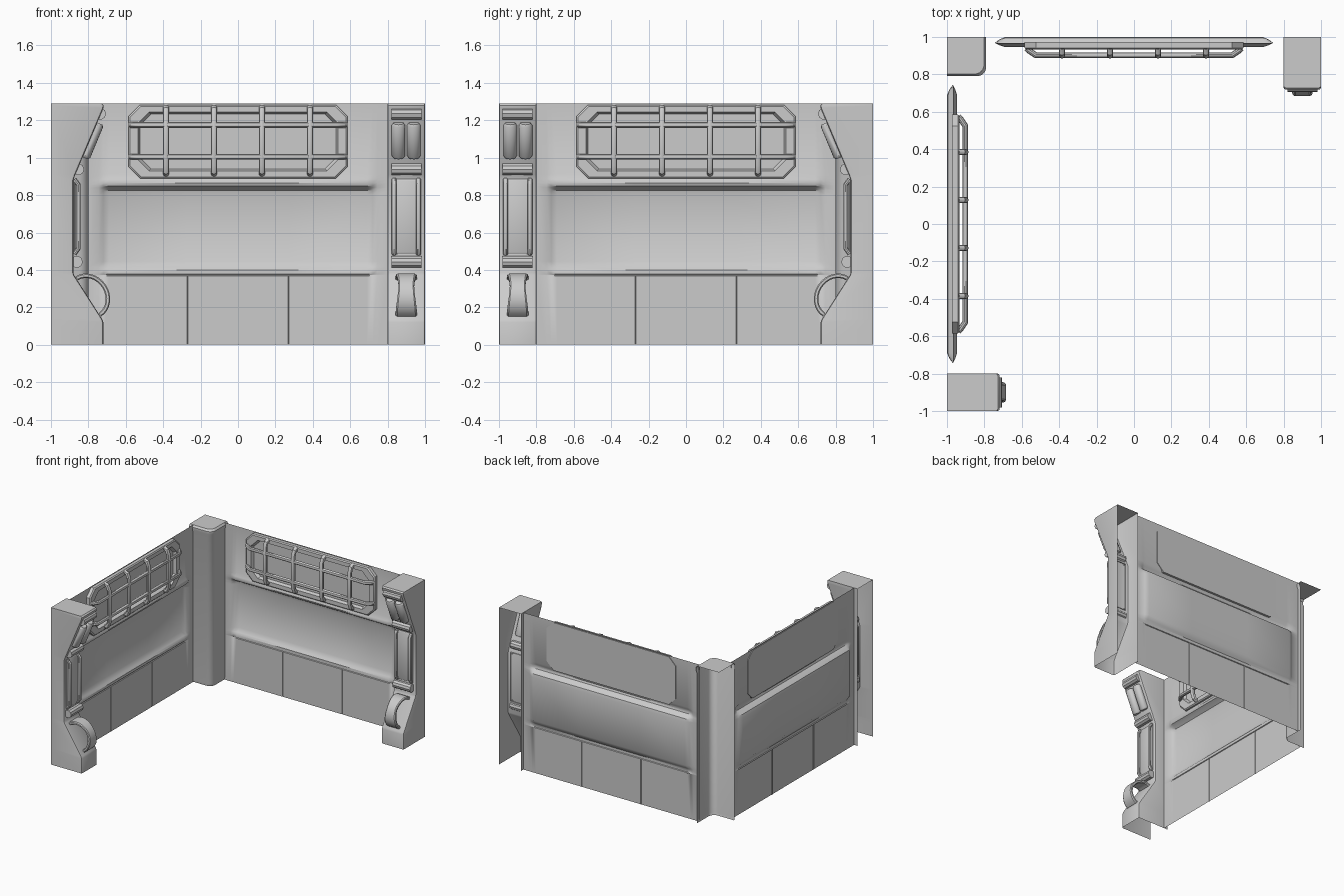
import bpy, bmesh, math
from mathutils import Vector

if "Cube" in bpy.data.objects:
    bpy.data.objects.remove(bpy.data.objects["Cube"])

H = 1.29
parts = []


def add(name, mesh):
    ob = bpy.data.objects.new(name, mesh)
    bpy.context.collection.objects.link(ob)
    parts.append(ob)
    return ob


def loft(name, loops, closed=True, start=False, end=False):
    """Skin a row of equal-length point loops."""
    bm = bmesh.new()
    rows = [[bm.verts.new(p) for p in lp] for lp in loops]
    n = len(rows[0])
    for a, b in zip(rows, rows[1:]):
        for i in range(n if closed else n - 1):
            j = (i + 1) % n
            bm.faces.new((a[i], a[j], b[j], b[i]))
    if start:
        bm.faces.new(rows[0])
    if end:
        bm.faces.new(rows[-1])
    bmesh.ops.remove_doubles(bm, verts=bm.verts, dist=1e-5)
    bmesh.ops.recalc_face_normals(bm, faces=bm.faces)
    me = bpy.data.meshes.new(name)
    bm.to_mesh(me)
    bm.free()
    return add(name, me)


def tube(name, pts, r):
    """Round bar along a path, with capped ends."""
    cu = bpy.data.curves.new(name, 'CURVE')
    cu.dimensions = '3D'
    cu.bevel_depth = r
    cu.bevel_resolution = 3
    cu.use_fill_caps = True
    sp = cu.splines.new('POLY')
    sp.points.add(len(pts) - 1)
    for p, q in zip(sp.points, pts):
        p.co = (*q, 1)
    tmp = bpy.data.objects.new(name + "_path", cu)
    bpy.context.collection.objects.link(tmp)
    dg = bpy.context.evaluated_depsgraph_get()
    me = bpy.data.meshes.new_from_object(tmp.evaluated_get(dg))
    bpy.data.objects.remove(tmp)
    return add(name, me)


def octagon(hx, z0, z1, c, y):
    return [(-hx + c, y, z0), (hx - c, y, z0), (hx, y, z0 + c), (hx, y, z1 - c),
            (hx - c, y, z1), (-hx + c, y, z1), (-hx, y, z1 - c), (-hx, y, z0 + c)]


# wall sheet: recessed middle tray, soft lip above it, seams in the lower panels
half = [.267, .273, .69, .72, .745, .8]
xs = [-x for x in reversed(half)] + half
prof = [(0, 0), (.368, 0), (.371, .006), (.375, .006), (.378, 0), (.40, 0), (.415, .012),
        (.445, .032), (.80, .032), (.825, .026), (.84, .004), (.85, -.016), (.865, -.022),
        (.885, -.016), (.91, 0), (H, 0)]
seam_xs = [-.27, .27]
xs = sorted(xs + seam_xs)


def wall_y(x, z, off):
    w = max(0, min(1, (.745 - abs(x)) / .045))
    if abs(abs(x) - .27) < .001 and z < .372:
        off = .006
    return .968 + off * w


loft("wall_panel", [[(x, wall_y(x, z, o), z) for x in xs] for z, o in prof], closed=False)

# eight-sided vent frame with sunken back plate
loft("vent_frame", [octagon(.585, .89, 1.283, .06, .973), octagon(.585, .89, 1.283, .06, .942),
                    octagon(.577, .898, 1.275, .058, .934), octagon(.535, .93, 1.243, .06, .934),
                    octagon(.525, .94, 1.233, .06, .958)], start=True, end=True)

# vent guard bars
for z in (1.005, 1.175):
    tube("guard_rail", [(-.575, .94, z), (-.565, .93, z), (-.525, .902, z), (.525, .902, z),
                        (.565, .93, z), (.575, .94, z)], .016)
for x in (-.385, -.128, .128, .385):
    tube("guard_bar", [(x, .94, .915), (x, .915, .925), (x, .902, .96), (x, .902, 1.22),
                       (x, .915, 1.257), (x, .94, 1.267)], .017)

# end pillar: open-backed shell, pinched in the middle
rows = [(.28, 0), (.28, .12), (.275, .135), (.125, .37), (.12, .385), (.12, .88),
        (.13, .91), (.28, 1.265), (.282, 1.28), (.272, H)]


def pillar_loop(d, z):
    y = 1 - d
    return [(.8, 1, z), (.8, y + .012, z), (.803, y + .004, z), (.812, y, z), (.988, y, z),
            (.997, y + .004, z), (1, y + .012, z), (1, 1, z)]


loft("end_pillar", [pillar_loop(*r) for r in rows], closed=False, end=True)

# horizontal rollers across the pillar
for d, z in ((.138, .443), (.145, .938), (.262, 1.235)):
    tube("pillar_roller", [(.82, 1 - d, z), (.98, 1 - d, z)], .032)

# padded cylinders on the upper slope
for x in (.858, .94):
    a, b = Vector((x, .822, 1.0)), Vector((x, .745, 1.185))
    t = (b - a).normalized()
    n = Vector((0, -t.z, t.y))
    pad = []
    for s, k in ((0, .75), (.012, 1), (.188, 1), (.2, .75)):
        pad.append([a + t * s + Vector((1, 0, 0)) * .036 * k * math.cos(q * math.pi / 8)
                    + n * .03 * k * math.sin(q * math.pi / 8) for q in range(16)])
    loft("pillar_pad", pad, start=True, end=True)

# raised middle plate with two vertical rails
def plate(k, y):
    return [(.825 + k, y, .485 + k), (.975 - k, y, .485 + k),
            (.975 - k, y, .885 - k), (.825 + k, y, .885 - k)]


loft("pillar_plate", [plate(0, .885), plate(0, .874), plate(.01, .868)], end=True)
for x in (.835, .965):
    tube("pillar_rail", [(x, .875, .485), (x, .853, .515), (x, .853, .855), (x, .875, .885)], .013)

# waisted hoop handle on the lower slope
mid = Vector((0, .80, .258))
along = Vector((0, .16, .25)).normalized()
out = Vector((0, -along.z, along.y))
hoop = []
for i in range(17):
    a = math.pi * i / 16
    ray = -along * math.cos(a) * .115 + out * math.sin(a) * .1
    nrm = (-along * math.cos(a) + out * math.sin(a)).normalized()
    w = .042 + .015 * abs(math.cos(a)) ** 1.5
    hoop.append([mid + ray * (1 if 0 < i < 16 else 1.0) + Vector((.9 + w * u, 0, 0)) + nrm * v
                 for u, v in ((-1, -.006), (-.85, -.012), (.85, -.012), (1, -.006),
                              (1, .006), (.85, .012), (-.85, .012), (-1, .006))])
loft("hoop_handle", hoop, start=True, end=True)

# repeat the whole side on the left wall, mirrored across the corner diagonal
for ob in list(parts):
    me = ob.data.copy()
    for v in me.vertices:
        x, y, z = v.co
        v.co = (-y, -x, z)
    me.flip_normals()
    add("left_" + ob.name.split(".")[0], me)

# corner column: open-backed shell with rounded edge and flared cap
def column_loop(i, z):
    c, r = .79 + i, .05
    arc = [(-c - r + r * math.sin(q * math.pi / 12), c + r - r * math.cos(q * math.pi / 12), z)
           for q in range(7)]
    return [(-1, c, z)] + arc + [(-c, 1, z)]


cols = [column_loop(i, z) for i, z in ((.012, 0), (.008, .02), (.008, 1.235), (0, 1.255),
                                       (0, 1.275), (.012, H))]
cols.append([(-1, 1, H)] * len(cols[0]))
loft("corner_column", cols, closed=False)

bpy.ops.object.select_all(action='DESELECT')
for ob in parts:
    ob.select_set(True)
bpy.context.view_layer.objects.active = parts[0]
bpy.ops.object.shade_smooth_by_angle(angle=math.radians(35))
